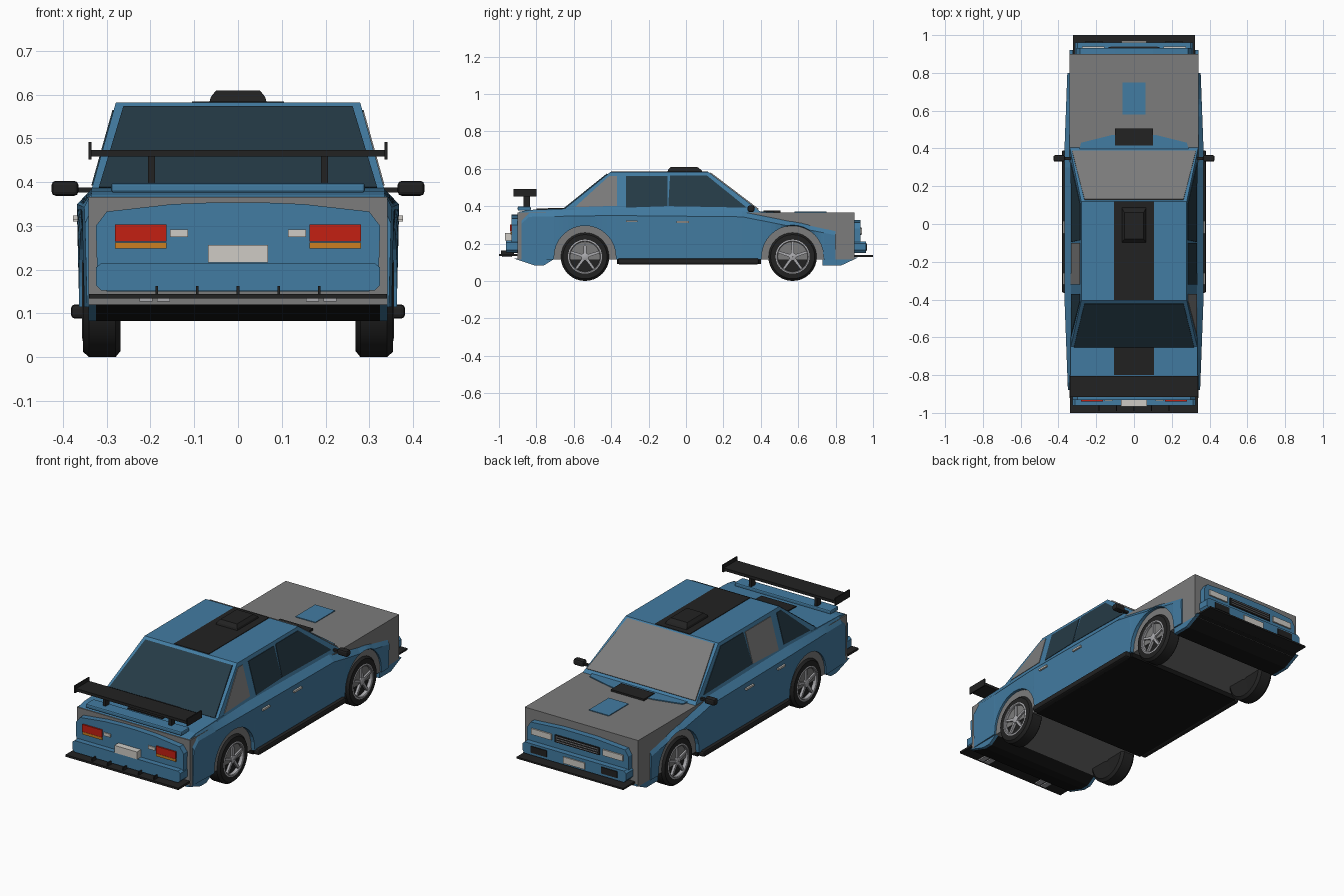
import bpy, bmesh, math

if "Cube" in bpy.data.objects:
    bpy.data.objects.remove(bpy.data.objects["Cube"])


def material(name, r, g, b):
    m = bpy.data.materials.new(name)
    m.use_nodes = True
    m.diffuse_color = (r, g, b, 1)
    m.node_tree.nodes["Principled BSDF"].inputs["Base Color"].default_value = (r, g, b, 1)
    return m


BLUE = material("body blue", .055, .2, .36)
GREY = material("primer grey", .2, .2, .2)
GLASS = material("dark glass", .018, .042, .06)
BLACK = material("trim black", .016, .016, .016)
UNDER = material("underside black", .007, .007, .007)
RED = material("lamp red", .55, .014, .006)
ORANGE = material("lamp orange", .6, .21, .015)
WHITE = material("off white", .62, .6, .56)
SILVER = material("rim silver", .4, .4, .42)


def mesh(name, verts, faces, mat, smooth=False):
    bm = bmesh.new()
    vs = [bm.verts.new(v) for v in verts]
    for f in faces:
        bm.faces.new([vs[i] for i in f])
    bmesh.ops.recalc_face_normals(bm, faces=bm.faces)
    me = bpy.data.meshes.new(name)
    bm.to_mesh(me)
    bm.free()
    me.materials.append(mat)
    ob = bpy.data.objects.new(name, me)
    bpy.context.collection.objects.link(ob)
    if smooth:
        bpy.ops.object.select_all(action='DESELECT')
        ob.select_set(True)
        bpy.context.view_layer.objects.active = ob
        bpy.ops.object.shade_smooth_by_angle(angle=math.radians(35))
    return ob


def loft(name, rings, mat, closed=True, caps=True, smooth=False):
    """Join equal-length rings of points with quads."""
    n = len(rings[0])
    faces = []
    for k in range(len(rings) - 1):
        for i in range(n if closed else n - 1):
            j = (i + 1) % n
            faces.append((k * n + i, k * n + j, (k + 1) * n + j, (k + 1) * n + i))
    if caps:
        last = (len(rings) - 1) * n
        faces += [tuple(range(n)), tuple(range(last, last + n))]
    return mesh(name, [p for r in rings for p in r], faces, mat, smooth)


def prism(name, pts, axis, lo, hi, mat):
    """Extrude a 2D outline along x, y or z."""
    def place(p, d):
        q = list(p)
        q.insert("xyz".index(axis), d)
        return q
    return loft(name, [[place(p, d) for p in pts] for d in (lo, hi)], mat)


def box(name, x0, x1, y0, y1, z0, z1, mat, bevel=0):
    ob = prism(name, [(x0, y0), (x1, y0), (x1, y1), (x0, y1)], "z", z0, z1, mat)
    if bevel:
        mod = ob.modifiers.new("bevel", "BEVEL")
        mod.width, mod.segments = bevel, 2
    return ob


def pair(name, x0, x1, *rest):
    """A box on each side of the centre line."""
    for side, s in (("left", 1), ("right", -1)):
        box(side + "_" + name, min(s * x0, s * x1), max(s * x0, s * x1), *rest)


def symmetric(half):
    return half + [(-x, z) for x, z in reversed(half)]


def interp(pts, t):
    for (a, u), (b, v) in zip(pts, pts[1:]):
        if t <= b:
            return u + (v - u) * max(0, (t - a) / (b - a))
    return pts[-1][1]


AXLES = {"front": -.54, "back": .57}
WHEEL_Z, ARCH = .13, .165

# Inner shell, hood patch, cowl and trunk deck
box("inner_shell", -.342, .342, -.9, .9, .115, .366, GREY)
box("hood_patch", -.06, .06, .58, .75, .36, .37, BLUE)
prism("cowl", [(.3, .36), (.28, .43), (.12, .47), (-.12, .47), (-.28, .43), (-.3, .36)],
      "z", .36, .371, BLUE)
box("cowl_vent", -.1, .1, .415, .505, .365, .376, BLACK)
prism("trunk_deck", [(-.9, .36), (-.89, .37), (-.84, .38), (-.6, .388), (-.6, .36)],
      "x", -.335, .335, BLUE)
prism("trunk_stripe", [(-.8, .38), (-.8, .387), (-.655, .391), (-.655, .38)],
      "x", -.105, .105, BLACK)
box("trunk_lip", -.29, .29, -.9, -.83, .376, .398, BLUE, .006)

# Side panels with wheel arches
TOP = [(-.88, .34), (-.84, .378), (-.4, .385), (.3, .378), (.8, .28)]
WIDE = [(-.88, .35), (-.4, .368), (.4, .368), (.8, .353)]
stations = [-.88, -.84, -.4, -.2, 0, .2, .3, .8]
for c in AXLES.values():
    stations = [y for y in stations if abs(y - c) > ARCH]
    stations += [c + ARCH * math.cos(math.pi * i / 16) for i in range(17)]
    stations += [c - ARCH - .002, c + ARCH + .002]
for side, s in (("left", 1), ("right", -1)):
    rings = []
    for y in sorted(stations):
        low = .115
        for c in AXLES.values():
            if abs(y - c) <= ARCH + .001:
                low = WHEEL_Z + math.sqrt(max(0, ARCH ** 2 - (y - c) ** 2))
        top, x = interp(TOP, y), interp(WIDE, y)
        rings.append([(s * .33, y, low), (s * (x - .005), y, low),
                      (s * x, y, max(top - .035, low + .004)), (s * .334, y, max(top, low + .008))])
    loft(side + "_side_panel", rings, BLUE)

# Cabin
BELT, ROOF = .365, .582


def half_width(z):
    return .34 - (z - BELT) * .28


def ring(z, y0, y1):
    w = half_width(z)
    return [(-w, y0, z), (w, y0, z), (w, y1, z), (-w, y1, z)]


loft("cabin", [ring(BELT, -.675, .405), ring(ROOF, -.405, .12)], BLUE)
box("roof_stripe", -.105, .105, -.402, .118, .578, .585, BLACK)
scoop = [[(-w, y0, z), (w, y0, z), (w, y1, z), (-w, y1, z)]
         for w, y0, y1, z in ((.066, -.1, .092, .58), (.062, -.095, .08, .595), (.05, -.08, .06, .61))]
loft("roof_scoop", scoop, BLACK)


def screen(name, bottom, top, mat, out):
    """Sloping plate between two (half width, y, z) edges."""
    rows = [[(w * s, y + d * out, z + d) for s in (-1, 1) for w, y, z in ((bottom, top) if s < 0 else (top, bottom))]
            for d in (-.004, .004)]
    loft(name, rows, mat)


screen("sloping_window_toward_tail", (.318, -.65, .385), (.262, -.42, .57), GLASS, -1)
screen("windshield", (.328, .385, .381), (.262, .128, .576), GREY, 1)

# Side windows lie on the cabin wall
WINDOWS = {
    "door_window": [(-.095, .4), (-.085, .565), (.11, .565), (.325, .392)],
    "middle_window": [(-.32, .392), (-.32, .562), (-.1, .562), (-.1, .4)],
    "quarter_window": [(-.595, .394), (-.41, .562), (-.37, .562), (-.37, .402)]}
GREY_WINDOWS = {"left_quarter_window", "right_middle_window"}
for side, s in (("left", 1), ("right", -1)):
    for part, outline in WINDOWS.items():
        name = side + "_" + part
        loft(name, [[(s * (half_width(z) + d), y, z) for y, z in outline] for d in (-.004, .003)],
             GREY if name in GREY_WINDOWS else GLASS)

# Mirrors, handles and side skirts
pair("mirror", .365, .426, .33, .365, .369, .403, BLACK, .009)
pair("mirror_stalk", .325, .37, .34, .355, .376, .388, BLACK)
pair("middle_handle", .36, .377, -.32, -.26, .314, .324, WHITE)
pair("door_handle", .36, .377, -.05, .015, .31, .32, WHITE)
pair("side_skirt", .345, .382, -.365, .39, .088, .121, BLACK, .01)

# Underside
box("floor_plate", -.35, .35, -.37, .4, .09, .116, UNDER)
for name, pts in (("front", [(-.92, .12), (-.81, .083), (-.76, .083), (-.7, .12)]),
                  ("back", [(.92, .125), (.83, .083), (.73, .083), (.73, .12)])):
    prism(name + "_underbody_wedge", pts, "x", -.325, .325, UNDER)
    for s in (1, -1):
        prism(name + "_wedge_cheek", pts, "x", s * .324, s * .342, BLUE)

# Tail end, facing -y
tail = symmetric([(.3, .15), (.322, .2), (.325, .3), (.3, .333), (.15, .35), (.05, .354)])
prism("tail_panel", tail, "y", -.932, -.89, BLUE)
prism("tail_bumper", symmetric([(.312, .152), (.325, .165), (.325, .205), (.312, .215)]),
      "y", -.962, -.89, BLUE)
pair("tail_lamp", .163, .281, -.94, -.93, .264, .303, RED)
pair("tail_indicator", .163, .281, -.938, -.93, .248, .262, ORANGE)
pair("reverse_lamp", .114, .155, -.938, -.93, .275, .292, WHITE)
box("tail_plate", -.068, .068, -.967, -.93, .216, .256, WHITE)
box("tail_splitter", -.34, .34, -1, -.89, .134, .145, BLACK)
for i in range(-2, 3):
    box("splitter_fin", i * .093 - .003, i * .093 + .003, -.99, -.92, .14, .163, BLACK)
for x in (.17, .21):
    pair("exhaust", x - .015, x + .015, -.985, -.93, .127, .135, SILVER)

# Wing
box("wing_blade", -.338, .338, -.915, -.805, .459, .474, BLACK)
pair("wing_end_plate", .335, .342, -.922, -.8, .452, .492, BLACK)
pair("wing_post", .19, .206, -.868, -.835, .385, .465, BLACK)

# Nose end, facing +y
nose = symmetric([(.28, .15), (.305, .19), (.305, .28), (.285, .312), (.1, .325)])
prism("nose_panel", nose, "y", .89, .932, BLUE)
prism("nose_bumper", symmetric([(.3, .15), (.312, .165), (.312, .2), (.3, .212)]),
      "y", .89, .962, BLUE)
pair("headlamp", .155, .275, .93, .94, .25, .282, WHITE)
box("grille", -.135, .135, .93, .938, .245, .285, BLACK)
for z in (.252, .264, .276):
    box("grille_bar", -.125, .125, .935, .941, z, z + .003, SILVER)
pair("fog_lamp", .165, .26, .955, .967, .165, .2, BLACK)
box("nose_plate", -.065, .065, .955, .968, .16, .195, WHITE)
box("nose_splitter", -.322, .322, .89, 1, .129, .138, BLACK)


# Wheels
def lathe(name, profile, s, y, mat):
    rings = [[(s * x, y + r * math.cos(a), WHEEL_Z + r * math.sin(a))
              for a in (math.tau * i / 32 for i in range(32))] for x, r in profile]
    loft(name, rings, mat, caps=False, smooth=True)


for end, y in AXLES.items():
    for side, s in (("left", 1), ("right", -1)):
        tag = end + "_" + side
        lathe(tag + "_tire", [(.27, .02), (.268, .115), (.28, .13), (.34, .13), (.354, .118),
                              (.355, .088), (.335, .084), (.335, .01)], s, y, BLACK)
        lathe(tag + "_rim", [(.335, .08), (.354, .08), (.357, .084), (.355, .091)], s, y, SILVER)
        lathe(tag + "_hub", [(.33, .02), (.352, .02), (.355, .014), (.355, .001)], s, y, SILVER)
        for k in range(5):
            a = math.pi / 2 + math.tau * k / 5
            ca, sa = math.cos(a), math.sin(a)
            blade = [(y + r * ca - w * sa, WHEEL_Z + r * sa + w * ca)
                     for r, w in ((.01, -.008), (.083, -.006), (.083, .006), (.01, .008))]
            prism(tag + "_spoke", blade, "x", s * .338, s * .351, SILVER)
